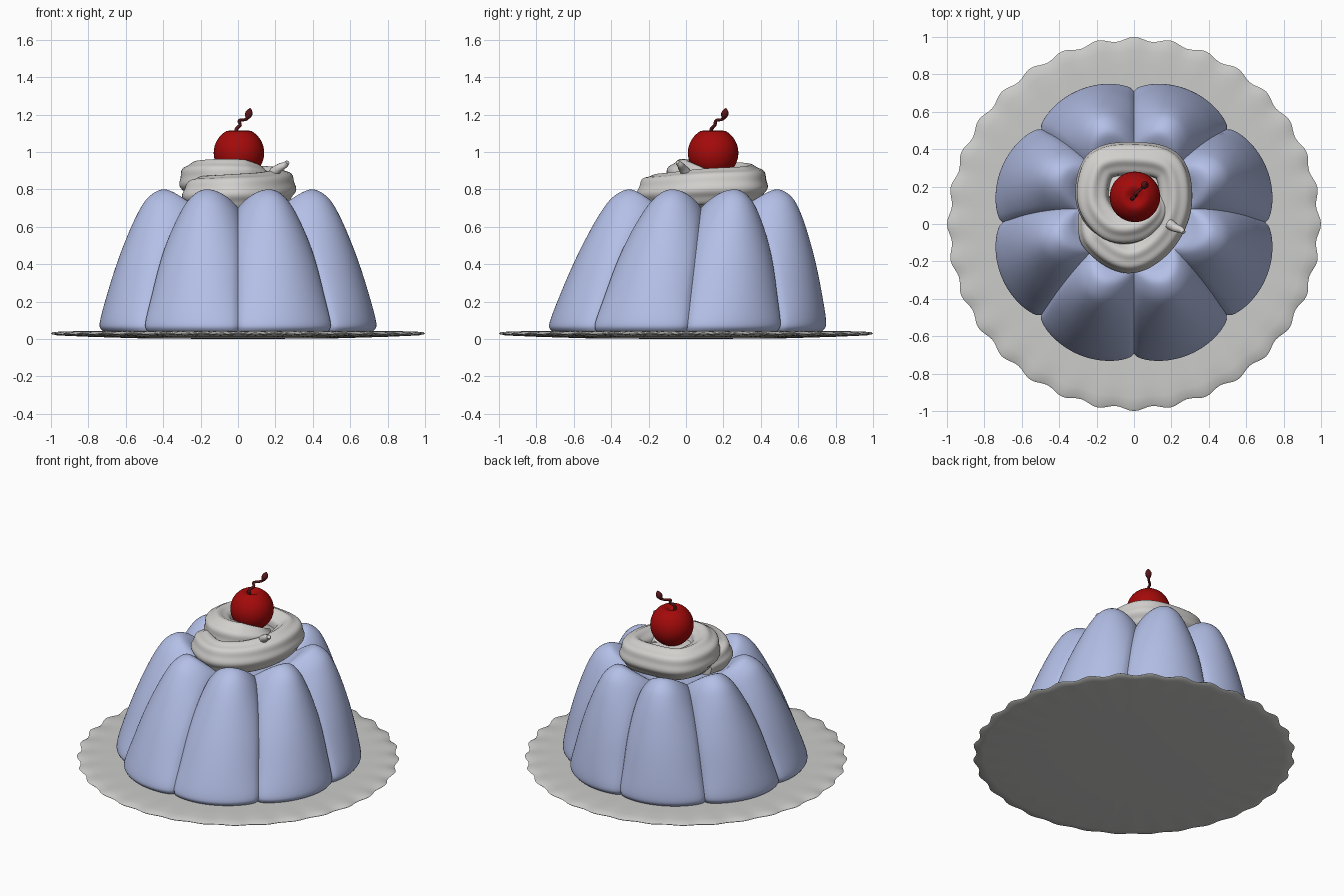
import bpy, math
from mathutils import Vector

if "Cube" in bpy.data.objects:
    bpy.data.objects.remove(bpy.data.objects["Cube"])


def material(name, rgb):
    m = bpy.data.materials.new(name)
    m.diffuse_color = (*rgb, 1)
    m.use_nodes = True
    m.node_tree.nodes["Principled BSDF"].inputs["Base Color"].default_value = m.diffuse_color
    return m


BLUE = material("pale blue jelly", (0.46, 0.53, 0.81))
CREAM = material("whipped cream", (0.64, 0.63, 0.61))
WHITE = material("plate white", (0.60, 0.60, 0.59))
RED = material("cherry red", (0.37, 0.003, 0.003))
STEM = material("stem brown", (0.10, 0.008, 0.010))


def smooth_path(pts, n):
    """Catmull-Rom through the given points, n steps per span."""
    p = [Vector(q) for q in pts]
    p = [2 * p[0] - p[1]] + p + [2 * p[-1] - p[-2]]
    out = []
    for i in range(1, len(p) - 2):
        a, b, c, d = p[i - 1:i + 3]
        for k in range(n):
            t = k / n
            out.append(0.5 * (2 * b + (c - a) * t + (2 * a - 5 * b + 4 * c - d) * t * t
                              + (3 * b - a - 3 * c + d) * t ** 3))
    return out + [p[-2]]


def skin(name, rings, mat, angle=50):
    """Join equal rings of points into a closed surface."""
    n = len(rings[0])
    verts = [v for r in rings for v in r]
    faces = [(i * n + j, i * n + (j + 1) % n, (i + 1) * n + (j + 1) % n, (i + 1) * n + j)
             for i in range(len(rings) - 1) for j in range(n)]
    faces.append(tuple(reversed(range(n))))
    faces.append(tuple(range(len(verts) - n, len(verts))))
    me = bpy.data.meshes.new(name)
    me.from_pydata(verts, [], faces)
    me.materials.append(mat)
    ob = bpy.data.objects.new(name, me)
    bpy.context.collection.objects.link(ob)
    bpy.context.view_layer.objects.active = ob
    ob.select_set(True)
    bpy.ops.object.shade_smooth_by_angle(angle=math.radians(angle))
    ob.select_set(False)
    return ob


def revolve(name, profile, mat, centre=(0, 0, 0), n=48):
    c = Vector(centre)
    return skin(name, [[c + Vector((r * math.cos(a), r * math.sin(a), z))
                        for a in (2 * math.pi * j / n for j in range(n))]
                       for r, z in profile], mat)


def sweep(name, path, radius, mat, n=12, ridges=0, depth=0.0, tall=1.0, twist=0.0):
    """Tube along a path; radius is a function of 0..1."""
    rings = []
    for i, p in enumerate(path):
        t = (path[min(i + 1, len(path) - 1)] - path[max(i - 1, 0)]).normalized()
        side = t.cross(Vector((0, 0, 1))).normalized()
        up = side.cross(t)
        u = i / (len(path) - 1)
        ring = []
        for j in range(n):
            a = 2 * math.pi * j / n
            r = radius(u) * (1 + depth * math.cos(ridges * a + twist * u))
            ring.append(p + side * r * math.cos(a) + up * r * tall * math.sin(a))
        rings.append(ring)
    return skin(name, rings, mat)


# Plate with a scalloped rim
rings = []
for r, z, wave in [(0.01, 0, 0), (0.5, 0.003, 0), (0.8, 0.012, 0), (0.94, 0.021, 0.6),
                   (0.995, 0.026, 1), (1.0, 0.031, 1), (0.99, 0.037, 1), (0.93, 0.041, 0.5),
                   (0.85, 0.042, 0), (0.7, 0.038, 0), (0.01, 0.038, 0)]:
    ring = []
    for j in range(256):
        a = 2 * math.pi * j / 256
        k = math.cos(32 * a) - 1
        rr = r + 0.011 * wave * k
        ring.append((rr * math.cos(a), rr * math.sin(a), z + 0.003 * wave * k))
    rings.append(ring)
skin("plate", rings, WHITE)

# Fluted jelly: blends a lobe profile and a groove profile, leaning back a little
lobe = [(0.72, 0.03), (0.755, 0.05), (0.765, 0.09), (0.735, 0.22), (0.68, 0.40),
        (0.62, 0.56), (0.565, 0.68), (0.51, 0.76), (0.435, 0.80), (0.37, 0.775),
        (0.31, 0.72), (0.24, 0.69), (0.01, 0.69)]
groove = [(0.66, 0.03), (0.69, 0.05), (0.70, 0.09), (0.655, 0.22), (0.59, 0.40),
          (0.52, 0.54), (0.455, 0.63), (0.40, 0.68), (0.35, 0.70), (0.31, 0.70),
          (0.28, 0.69), (0.24, 0.685), (0.01, 0.69)]
lobe, groove = smooth_path(lobe, 4), smooth_path(groove, 4)
rings = []
for i, (l, g) in enumerate(zip(lobe, groove)):
    power = 0.45 + 0.5 * min(1, i / 32)
    ring = []
    for j in range(256):
        a = 2 * math.pi * j / 256
        w = abs(math.sin(4 * a)) ** power
        r, z = g.lerp(l, w)
        ring.append((r * math.cos(a), r * math.sin(a) + 0.115 * z, z))
    rings.append(ring)
skin("jelly", rings, BLUE, 70)

# Piped cream swirl, its filling and the pulled tip
swirl = smooth_path([(-0.24, 0.14, 0.76), (-0.2, -0.06, 0.77), (-0.03, -0.17, 0.78),
                     (0.13, -0.08, 0.79), (0.215, 0.10, 0.81), (0.18, 0.30, 0.82),
                     (0.0, 0.345, 0.83), (-0.18, 0.31, 0.84), (-0.22, 0.13, 0.85),
                     (-0.13, 0.0, 0.86), (0.0, -0.01, 0.86), (0.11, 0.07, 0.85),
                     (0.10, 0.18, 0.83)], 10)
sweep("cream_swirl", swirl, lambda u: 0.09 * min(1, 0.5 + 6 * u, 0.4 + 4 * (1 - u)),
      CREAM, n=48, ridges=7, depth=0.05, tall=1.08, twist=3)
revolve("cream_filling", [(0.25 * math.sin(t), 0.11 * -math.cos(t)) for t in
                          (math.pi * (k + 0.1) / 16.2 for k in range(17))],
        CREAM, (-0.01, 0.1, 0.77))
sweep("cream_tip", smooth_path([(0.19, 0.0, 0.89), (0.22, -0.02, 0.915),
                                (0.25, -0.03, 0.93), (0.265, -0.045, 0.945)], 4),
      lambda u: 0.028 - 0.016 * u, CREAM)

# Cherry with a dimple on top
ball = [(0.135 * math.sin(t), -0.135 * math.cos(t)) for t in
        (math.pi * (k + 0.1) / 24 for k in range(21))]
ball += [(0.05, 0.119), (0.03, 0.110), (0.012, 0.098), (0.002, 0.095)]
revolve("cherry", ball, RED, (0.005, 0.145, 0.995))

# Crooked stem with a small knob at its end
stem = smooth_path([(-0.005, 0.135, 1.08), (-0.01, 0.135, 1.12), (0.012, 0.155, 1.145),
                    (0.006, 0.160, 1.168), (0.045, 0.195, 1.175), (0.055, 0.205, 1.195)], 5)
sweep("cherry_stem", stem, lambda u: 0.010 - 0.003 * u, STEM)
knob = smooth_path([(0.046, 0.198, 1.172), (0.058, 0.208, 1.205), (0.066, 0.214, 1.233)], 6)
sweep("stem_knob", knob, lambda u: 0.004 + 0.016 * math.sin(math.pi * u), STEM)
